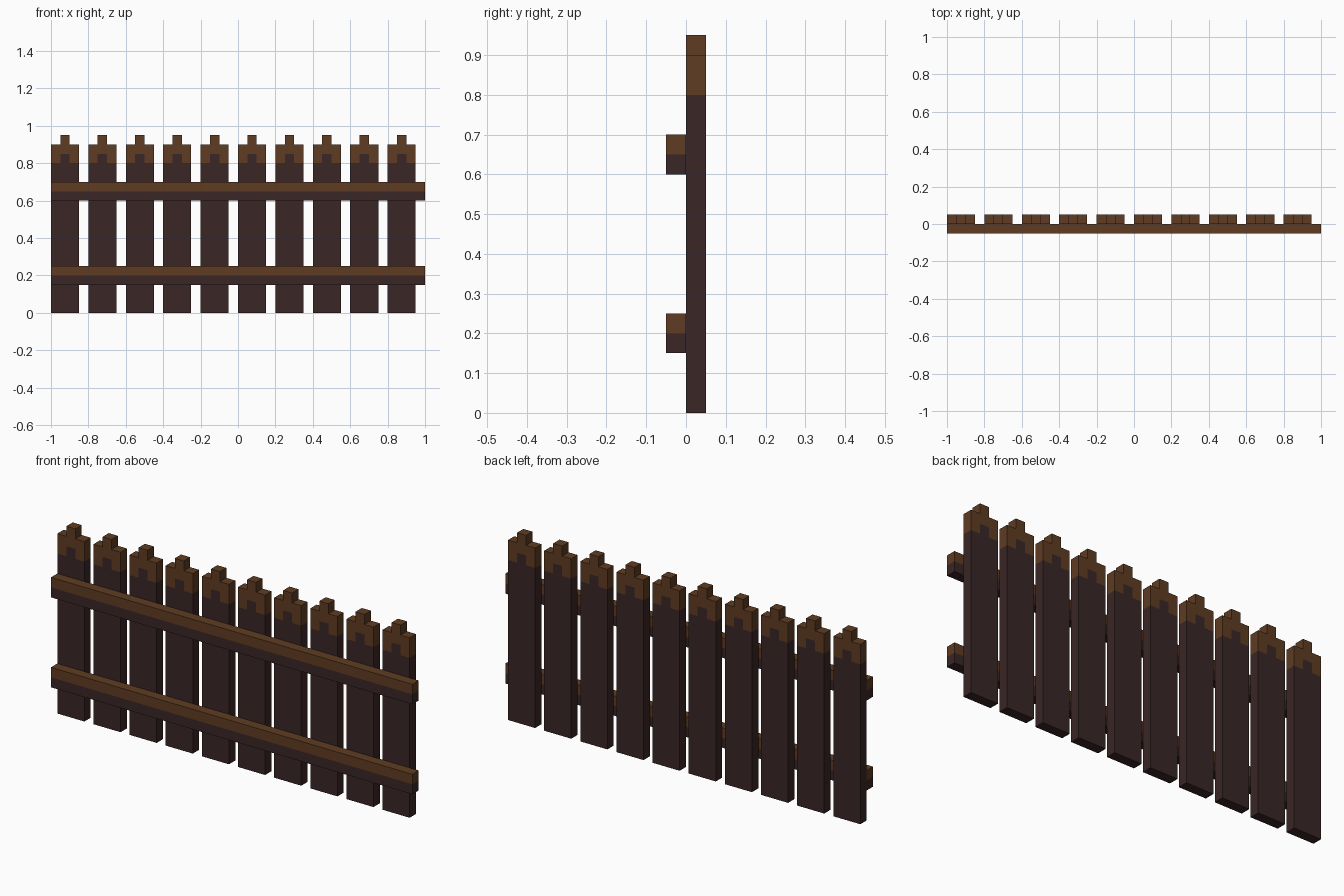
import bpy

PICKETS = 10
THICK = 0.05

if "Cube" in bpy.data.objects:
    bpy.data.objects.remove(bpy.data.objects["Cube"], do_unlink=True)


def make_material(name, color):
    mat = bpy.data.materials.new(name)
    mat.use_nodes = True
    mat.diffuse_color = color
    bsdf = next(n for n in mat.node_tree.nodes if n.type == 'BSDF_PRINCIPLED')
    bsdf.inputs["Base Color"].default_value = color
    bsdf.inputs["Roughness"].default_value = 1.0
    return mat


dark_wood = make_material("dark wood", (0.042, 0.019, 0.019, 1))
warm_wood = make_material("warm brown wood", (0.115, 0.045, 0.016, 1))


def flat_profile(name, lower, upper):
    """Two joined outlines facing the front: dark below, warm brown above."""
    points = list(dict.fromkeys(lower + upper))
    faces = [[points.index(p) for p in outline] for outline in (lower, upper)]
    mesh = bpy.data.meshes.new(name)
    mesh.from_pydata([(x, 0, z) for x, z in points], [], faces)
    mesh.materials.append(dark_wood)
    mesh.materials.append(warm_wood)
    mesh.polygons[1].material_index = 1
    return mesh


def add_board(name, mesh, location):
    board = bpy.data.objects.new(name, mesh)
    board.location = location
    bpy.context.collection.objects.link(board)
    solid = board.modifiers.new("thickness", 'SOLIDIFY')
    solid.thickness = THICK
    solid.offset = -1


# Pickets: the colour seam and the tip both step up in the middle
w, m = 0.075, 0.025
seam = [(-w, 0.8), (-m, 0.8), (-m, 0.85), (m, 0.85), (m, 0.8), (w, 0.8)]
tip = [(w, 0.9), (m, 0.9), (m, 0.95), (-m, 0.95), (-m, 0.9), (-w, 0.9)]
picket = flat_profile("picket", [(-w, 0), (w, 0)] + seam[::-1], seam + tip)
for i in range(PICKETS):
    add_board(f"picket_{i + 1}", picket, (-1 + w + 0.2 * i, 0, 0))

# Rails: two-tone bars across the front of the pickets
h = 0.05
rail = flat_profile("rail",
                    [(-1, -h), (1, -h), (1, 0), (-1, 0)],
                    [(-1, 0), (1, 0), (1, h), (-1, h)])
for name, z in (("lower_rail", 0.2), ("upper_rail", 0.65)):
    add_board(name, rail, (0, -THICK, z))
